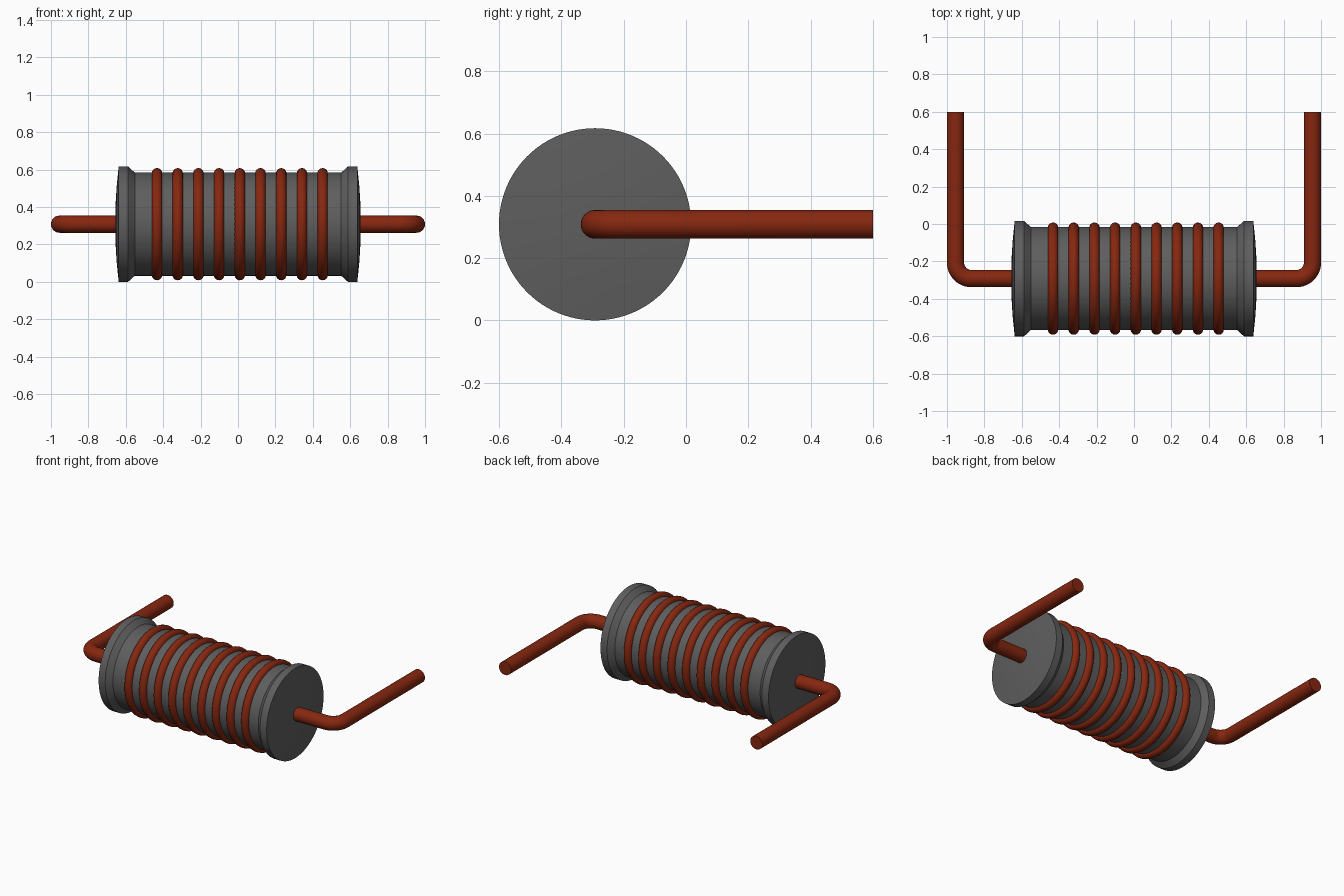
import bpy, bmesh, math
from mathutils import Matrix, Vector

if "Cube" in bpy.data.objects:
    bpy.data.objects.remove(bpy.data.objects["Cube"])

AXIS_Y, AXIS_Z = -0.292, 0.3085
WIRE_R = 0.046


def material(name, rgb):
    m = bpy.data.materials.new(name)
    m.use_nodes = True
    m.diffuse_color = (*rgb, 1)
    m.node_tree.nodes["Principled BSDF"].inputs["Base Color"].default_value = (*rgb, 1)
    return m


ferrite = material("dark grey ferrite", (0.112, 0.112, 0.112))
copper = material("copper red", (0.24, 0.02, 0.005))


def finish(name, bm, mat, angle):
    bmesh.ops.recalc_face_normals(bm, faces=bm.faces)
    mesh = bpy.data.meshes.new(name)
    bm.to_mesh(mesh)
    bm.free()
    obj = bpy.data.objects.new(name, mesh)
    bpy.context.collection.objects.link(obj)
    mesh.materials.append(mat)
    bpy.ops.object.select_all(action="DESELECT")
    obj.select_set(True)
    bpy.context.view_layer.objects.active = obj
    bpy.ops.object.shade_smooth_by_angle(angle=math.radians(angle))
    return obj


def lathe(name, profile, steps, mat, angle, closed=False):
    """Spin (x, radius) points about the x axis through the core."""
    bm = bmesh.new()
    vs = [bm.verts.new((x, 0, r)) for x, r in profile]
    edges = [bm.edges.new(p) for p in zip(vs, vs[1:])]
    if closed:
        edges.append(bm.edges.new((vs[-1], vs[0])))
    bmesh.ops.spin(bm, geom=vs + edges, axis=(1, 0, 0), cent=(0, 0, 0),
                   angle=math.tau, steps=steps)
    bmesh.ops.remove_doubles(bm, verts=bm.verts, dist=1e-5)
    bmesh.ops.translate(bm, verts=bm.verts, vec=(0, AXIS_Y, AXIS_Z))
    return finish(name, bm, mat, angle)


# Flanged core with slightly domed ends
half = [(0.657, 0), (0.655, 0.1), (0.649, 0.2), (0.638, 0.3085),
        (0.588, 0.3085), (0.552, 0.276)]
lathe("core", [(-x, r) for x, r in half] + half[::-1], 96, ferrite, 25)

# Nine evenly spaced wire turns
for i in range(9):
    x0 = -0.433 + i * 0.1107
    ring = [(x0 + 0.028 * math.cos(a), 0.272 + 0.028 * math.sin(a))
            for a in (math.tau * k / 16 for k in range(16))]
    lathe(f"winding_{i + 1}", ring, 64, copper, 60, closed=True)


# Bent leads leaving each end of the core and running to the back
def lead(name, side):
    xc, bend = 1 - WIRE_R, 0.085
    path = [(0.62, AXIS_Y, -math.pi / 2)]
    for k in range(13):
        a = -math.pi / 2 + k * math.pi / 24
        path.append((xc - bend + bend * math.cos(a),
                     AXIS_Y + bend + bend * math.sin(a), a))
    path.append((xc, 0.6, 0))
    bm = bmesh.new()
    rings = []
    for x, y, a in path:
        ring = []
        for k in range(24):
            t = math.tau * k / 24
            d = WIRE_R * math.cos(t)
            ring.append(bm.verts.new((side * (x + d * math.cos(a)), y + d * math.sin(a),
                                      AXIS_Z + WIRE_R * math.sin(t))))
        rings.append(ring)
    for p, q in zip(rings, rings[1:]):
        for k in range(24):
            n = (k + 1) % 24
            bm.faces.new((p[k], p[n], q[n], q[k]))
    bm.faces.new(rings[0])
    bm.faces.new(rings[-1])
    finish(name, bm, copper, 40)


lead("left_lead", 1)
lead("right_lead", -1)
